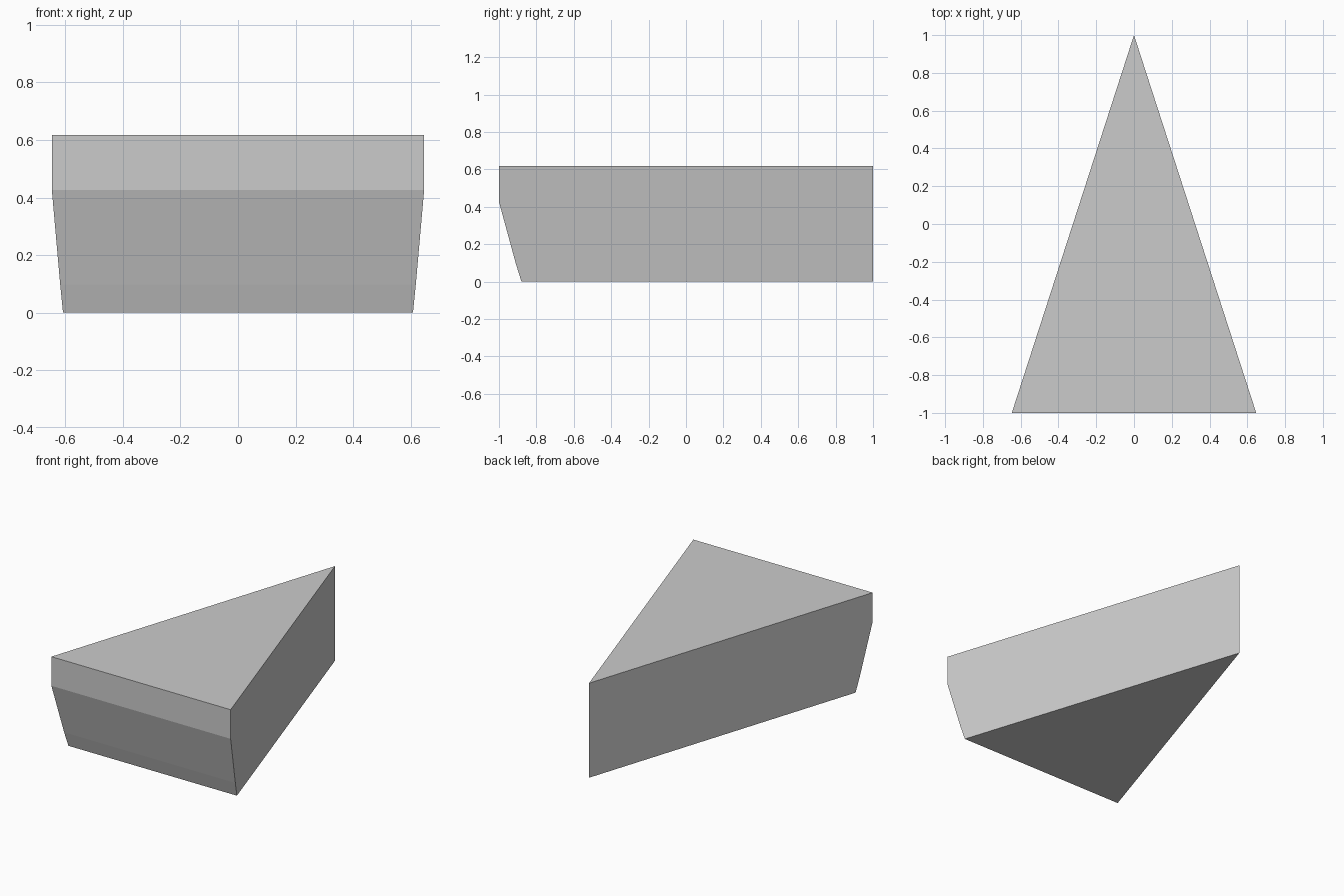
import bpy
import bmesh

cube = bpy.data.objects.get("Cube")
if cube:
    bpy.data.objects.remove(cube, do_unlink=True)

# Plain grey material
grey = bpy.data.materials.new("plain_grey")
grey.use_nodes = True
colour = (0.6, 0.6, 0.6, 1)
grey.diffuse_color = colour
grey.node_tree.nodes["Principled BSDF"].inputs["Base Color"].default_value = colour

# Wedge size and the (y, z) profile of its front, from bottom to top
HALF_WIDTH = 0.647
TIP_Y = 1.0
front_profile = [(-0.88, 0), (-0.91, 0.097), (-1, 0.427), (-1, 0.617)]


def half_width(y):
    """Half width of the tapering wedge at depth y."""
    return HALF_WIDTH * (TIP_Y - y) / 2


# Wedge body: front edges narrow with the taper, sides meet at the back tip
bm = bmesh.new()
right = [bm.verts.new((-half_width(y), y, z)) for y, z in front_profile]
left = [bm.verts.new((half_width(y), y, z)) for y, z in front_profile]
tip_low = bm.verts.new((0, TIP_Y, 0))
tip_high = bm.verts.new((0, TIP_Y, front_profile[-1][1]))

# Front bands
for i in range(len(front_profile) - 1):
    bm.faces.new((right[i], left[i], left[i + 1], right[i + 1]))

# Sides, top and bottom
for side in (right, left):
    bm.faces.new(side + [tip_high, tip_low])
bm.faces.new((right[-1], left[-1], tip_high))
bm.faces.new((right[0], left[0], tip_low))
bmesh.ops.recalc_face_normals(bm, faces=bm.faces[:])

mesh = bpy.data.meshes.new("wedge_block")
bm.to_mesh(mesh)
bm.free()
mesh.materials.append(grey)
wedge = bpy.data.objects.new("wedge_block", mesh)
bpy.context.collection.objects.link(wedge)
